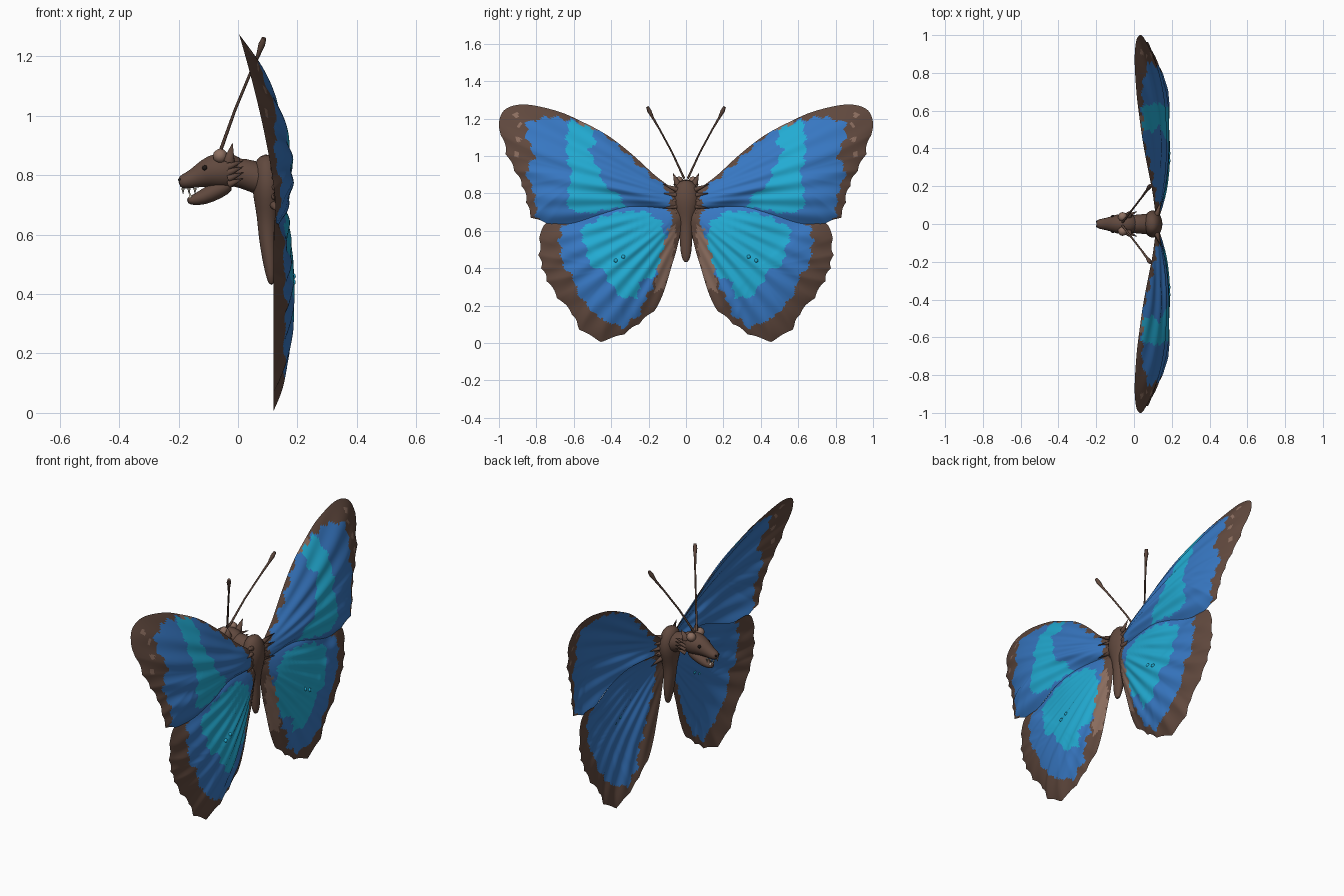
import bpy, bmesh
from math import sin, cos, pi, atan2, hypot, exp
from mathutils import Vector

if "Cube" in bpy.data.objects:
    bpy.data.objects.remove(bpy.data.objects["Cube"])


def material(name, rgb):
    m = bpy.data.materials.new(name)
    m.use_nodes = True
    col = (*rgb, 1)
    m.diffuse_color = col
    m.node_tree.nodes["Principled BSDF"].inputs["Base Color"].default_value = col
    return m


BROWN = material("brown", (.118, .066, .048))
BLUE = material("blue", (.038, .185, .54))
CYAN = material("cyan", (.016, .41, .65))
TAN = material("tan", (.26, .155, .115))
IVORY = material("ivory", (.6, .55, .45))
DARK = material("dark", (.015, .01, .008))


def finish(bm, name, mats, mirror=False):
    bmesh.ops.recalc_face_normals(bm, faces=bm.faces)
    me = bpy.data.meshes.new(name)
    bm.to_mesh(me)
    bm.free()
    for m in mats:
        me.materials.append(m)
    ob = bpy.data.objects.new(name, me)
    bpy.context.collection.objects.link(ob)
    bpy.context.view_layer.objects.active = ob
    bpy.ops.object.select_all(action='DESELECT')
    ob.select_set(True)
    bpy.ops.object.shade_smooth_by_angle(angle=.9)
    if mirror:
        mod = ob.modifiers.new("mirror", 'MIRROR')
        mod.use_axis = (False, True, False)
        mod.use_mirror_merge = False
    return ob


# ---------- wings ----------
def inside(p, poly):
    y, z = p
    hit = False
    for (a, b), (c, d) in zip(poly, poly[1:] + poly[:1]):
        if (b > z) != (d > z) and y < (c - a) * (z - b) / (d - b) + a:
            hit = not hit
    return hit


def outline(pts, centre, scallops, steps=8):
    """Smooth closed curve; segments listed in scallops dip inward."""
    out, n, c = [], len(pts), Vector(centre)
    for i in range(n):
        a, b, d, e = (Vector(pts[(i + k) % n]) for k in (-1, 0, 1, 2))
        for k in range(steps):
            f = k / steps
            p = b + .5 * f * (d - a + f * (2 * a - 5 * b + 4 * d - e + f * (3 * (b - d) + e - a)))
            dip = .035 * sin(pi * f) if i in scallops else 0
            out.append(c + (p - c) * (1 - dip))
    return out


def wing_x(y, z, s, dome):
    t = max(0, (z - .7) / .57)
    x = .125 - .12 * t ** 1.4 + dome * (1 - s ** 2.2)
    x += .035 * exp(-((y - .42) / .22) ** 2 - ((z - .67) / .12) ** 2) * s ** 2
    r = hypot(y, z - .75)
    vein = sin(45 * atan2(z - .75, y + .05)) * min(1, r / .4)
    return x + .005 * vein * (1 - s ** 6)


def wing(name, pts, centre, scallops, blue, cyan, tan, dots, dome, shift, rings=36):
    edge = outline(pts, centre, scallops)
    n, c = len(edge), Vector(centre)
    bm = bmesh.new()

    def ring(s, side):
        row = []
        for p in edge:
            y, z = c + (p - c) * s
            row.append(bm.verts.new((wing_x(y, z, s, dome) + shift + side * .005 * (1 - s ** 8), y, z)))
        return row

    def colour(f, side):
        _, y, z = f.calc_center_median()
        if any(hypot(y - a, z - b) < .014 for a, b in dots):
            return 3
        p = (y + .008 * sin(90 * z), z + .008 * sin(80 * y))
        if side > 0 and inside(p, tan):
            return 3
        if not inside(p, blue):
            return 0
        return 2 if side > 0 and inside(p, cyan) else 1

    rim = ring(1, 0)
    for side in (1, -1):
        rows = [ring(j / rings, side) for j in range(1, rings)] + [rim]
        hub = bm.verts.new((wing_x(*c, 0, dome) + shift + side * .005, *c))
        for i in range(n):
            k = (i + 1) % n
            faces = [bm.faces.new((hub, rows[0][i], rows[0][k]))]
            faces += [bm.faces.new((a[i], b[i], b[k], a[k])) for a, b in zip(rows, rows[1:])]
            for f in faces:
                f.material_index = colour(f, side)
    return finish(bm, name, (BROWN, BLUE, CYAN, TAN), mirror=True)


wing("forewings",
     [(.05, .8), (.17, .9), (.29, 1.01), (.42, 1.11), (.56, 1.185), (.69, 1.24), (.86, 1.275),
      (.965, 1.25), (1, 1.18), (.99, 1.11), (.965, 1.01), (.92, .92), (.88, .84), (.855, .75),
      (.83, .67), (.745, .64), (.61, .64), (.45, .69), (.29, .73), (.05, .72)],
     (.55, .9), range(9, 15),
     [(.08, .8), (.25, .95), (.46, 1.14), (.6, 1.19), (.75, 1.21), (.85, 1.18), (.85, 1.09), (.81, 1),
      (.855, .9), (.81, .8), (.8, .69), (.75, .6), (.6, .6), (.3, .7), (.08, .72)],
     [(.62, 1.19), (.64, 1.1), (.635, .98), (.61, .9), (.63, .82), (.63, .71), (.52, .69), (.4, .72),
      (.32, .71), (.34, .77), (.45, .86), (.47, .95), (.52, 1.03), (.48, 1.09), (.52, 1.16)],
     [(.47, 1.14), (.5, 1.2), (.58, 1.2), (.55, 1.16)],
     [(.91, 1.22), (.89, 1.165), (.895, 1.09), (.905, 1.01)], .072, 0)

wing("hindwings",
     [(.03, .72), (.29, .745), (.45, .7), (.6, .65), (.74, .645), (.785, .56), (.79, .47), (.775, .4),
      (.745, .33), (.69, .24), (.61, .15), (.57, .07), (.455, .005), (.33, .045), (.25, .1),
      (.17, .17), (.12, .27), (.08, .4), (.05, .5), (.03, .6)],
     (.38, .4), range(5, 15),
     [(.07, .7), (.29, .8), (.6, .67), (.66, .63), (.68, .55), (.66, .43), (.61, .35), (.56, .23),
      (.46, .13), (.34, .08), (.26, .14), (.19, .28), (.12, .47), (.08, .6)],
     [(.13, .64), (.11, .55), (.14, .42), (.19, .34), (.25, .33), (.26, .24), (.36, .25), (.4, .31),
      (.44, .39), (.52, .42), (.54, .53), (.57, .6), (.48, .66), (.35, .7), (.2, .7)],
     [(.05, .62), (.08, .4), (.11, .29), (.17, .27), (.14, .45), (.09, .62)],
     [], .062, -.006)


# ---------- helpers for solid parts ----------
def loft(name, stations, mat, sides=20):
    """Ellipses along a path in the xz plane: x, z, half width, half depth."""
    bm = bmesh.new()
    rows = []
    for i, (x, z, ry, rn) in enumerate(stations):
        a, b = stations[max(i - 1, 0)], stations[min(i + 1, len(stations) - 1)]
        t = Vector((b[0] - a[0], 0, b[1] - a[1])).normalized()
        normal = Vector((-t.z, 0, t.x))
        rows.append([bm.verts.new(Vector((x, 0, z)) + normal * rn * cos(2 * pi * k / sides)
                                  + Vector((0, ry * sin(2 * pi * k / sides), 0))) for k in range(sides)])
    for a, b in zip(rows, rows[1:]):
        for k in range(sides):
            m = (k + 1) % sides
            bm.faces.new((a[k], b[k], b[m], a[m]))
    bm.faces.new(rows[0])
    bm.faces.new(rows[-1])
    ob = finish(bm, name, [mat])
    ob.modifiers.new("smooth", 'SUBSURF').levels = 1
    return ob


def spikes(name, items, radius, mat):
    bm = bmesh.new()
    for a, b in items:
        a, b = Vector(a), Vector(b)
        m = (b - a).to_track_quat('Z', 'Y').to_matrix().to_4x4()
        m.translation = (a + b) / 2
        bmesh.ops.create_cone(bm, cap_ends=True, segments=8, radius1=radius, radius2=0,
                              depth=(b - a).length, matrix=m)
    return finish(bm, name, [mat], mirror=True)


def balls(name, centres, radius, mat):
    bm = bmesh.new()
    for c in centres:
        r = bmesh.ops.create_icosphere(bm, subdivisions=2, radius=radius)
        bmesh.ops.translate(bm, verts=r["verts"], vec=c)
    return finish(bm, name, [mat], mirror=True)


# ---------- body ----------
loft("thorax_and_abdomen",
     [(.09, .87, .02, .015), (.095, .85, .055, .04), (.1, .78, .078, .055), (.1, .72, .068, .048),
      (.1, .66, .042, .036), (.1, .6, .036, .032), (.107, .52, .033, .026), (.112, .46, .025, .018),
      (.113, .43, .01, .008)], BROWN)
loft("neck", [(-.04, .812, .048, .05), (.02, .808, .05, .05), (.07, .788, .056, .056),
              (.12, .775, .055, .045)], BROWN)
spikes("root_tufts", [((.12, .05, z), (.145, .125, z + d)) for z, d in
                      ((.7, -.03), (.73, -.01), (.76, 0), (.79, .01), (.82, .03))], .014, BROWN)

# ---------- head ----------
loft("skull", [(.02, .81, .035, .04), (-.02, .815, .056, .06), (-.07, .817, .057, .062),
               (-.11, .807, .045, .048), (-.15, .788, .031, .031), (-.185, .778, .027, .025),
               (-.2, .776, .016, .016)], BROWN)
loft("lower_jaw", [(-.02, .775, .03, .025), (-.07, .75, .036, .032), (-.12, .724, .029, .026),
                   (-.155, .715, .021, .017), (-.172, .716, .011, .009)], BROWN)
spikes("ears", [((-.03, .045, .85), (-.018, .07, .91))], .02, BROWN)
spikes("mane", [((-.03, .045, .77 + .02 * k), (.02, .068, .79 + .02 * k)) for k in range(4)], .013, BROWN)
spikes("teeth", [((x, .017, .757), (x, .017, .735)) for x in (-.185, -.165, -.145)]
       + [((-.16, .012, .725), (-.163, .013, .745))], .006, IVORY)
balls("brow_lobes", [(-.06, .038, .865)], .025, TAN)
balls("eyes", [(-.112, .04, .825)], .009, DARK)
balls("nostrils", [(-.196, .012, .785)], .006, DARK)

# ---------- antennae ----------
cu = bpy.data.curves.new("antennae", 'CURVE')
cu.dimensions = '3D'
cu.bevel_depth = .006
cu.bevel_resolution = 2
cu.use_fill_caps = True
path = [(-.06, .01, .88, 1), (-.01, .075, 1.02, .8), (.04, .14, 1.14, .8), (.068, .178, 1.205, 1.1),
        (.08, .196, 1.24, 1.9), (.088, .206, 1.262, 1.3)]
for side in (1, -1):
    sp = cu.splines.new('POLY')
    sp.points.add(len(path) - 1)
    for p, (x, y, z, r) in zip(sp.points, path):
        p.co, p.radius = (x, side * y, z, 1), r
cu.materials.append(BROWN)
bpy.context.collection.objects.link(bpy.data.objects.new("antennae", cu))

# ---------- raised spots on the hindwings ----------
balls("wing_spots", [(.184, .375, .44), (.184, .335, .46)], .011, CYAN)
